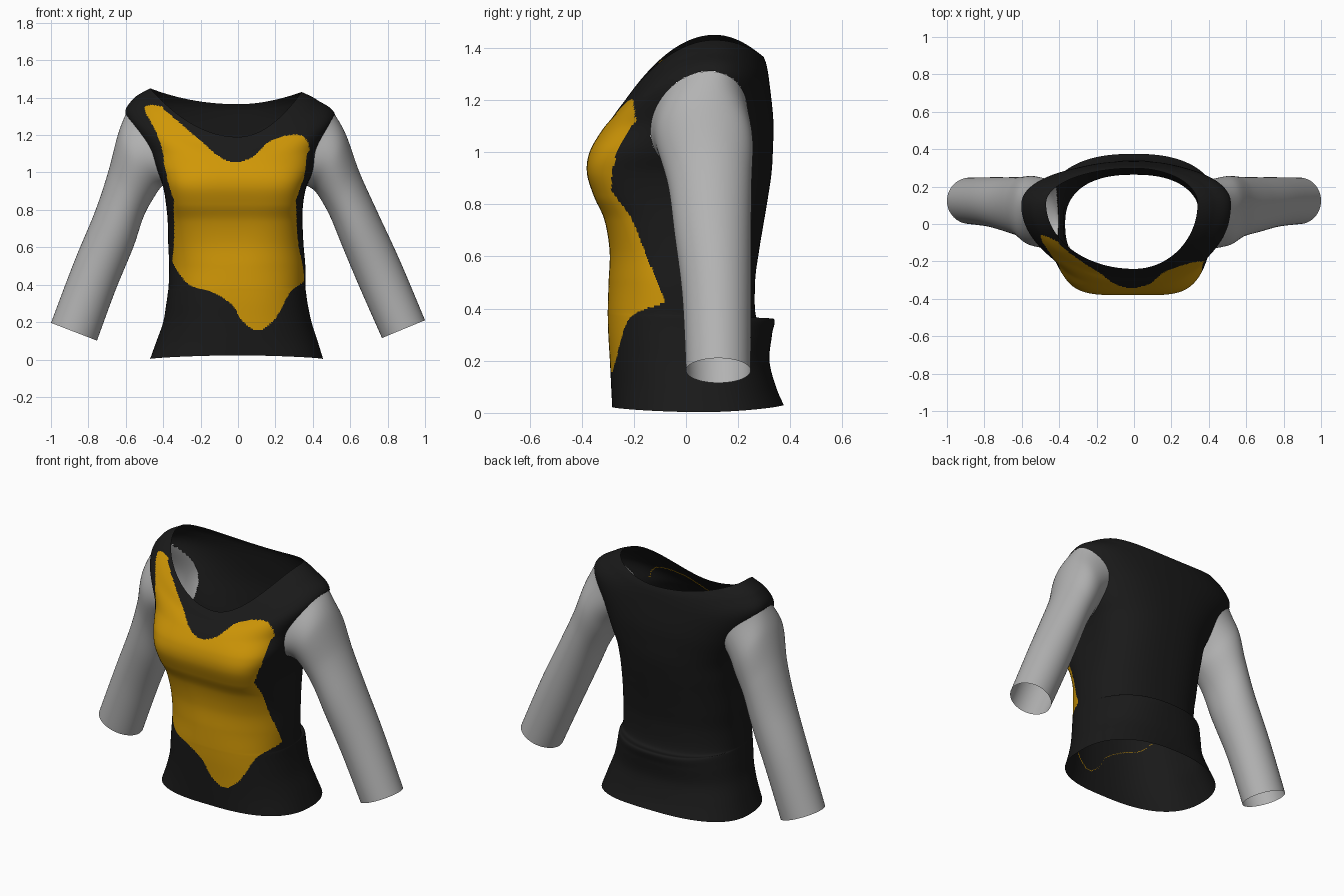
import bpy, bmesh, math
from mathutils import Vector
from mathutils.bvhtree import BVHTree

if "Cube" in bpy.data.objects:
    bpy.data.objects.remove(bpy.data.objects["Cube"])


def material(name, rgb):
    m = bpy.data.materials.new(name)
    m.diffuse_color = (*rgb, 1)
    m.use_nodes = True
    m.node_tree.nodes["Principled BSDF"].inputs["Base Color"].default_value = m.diffuse_color
    return m


BLACK = material("black cloth", (0.010, 0.010, 0.010))
GOLD = material("golden yellow cloth", (0.63, 0.31, 0.002))
GREY = material("light grey cloth", (0.45, 0.45, 0.45))


def catmull(rows, sub, closed=False):
    """Smoothly resample a list of equal-length tuples."""
    n, out = len(rows), []
    for i in range(n if closed else n - 1):
        if closed:
            p = [rows[(i + k) % n] for k in (-1, 0, 1, 2)]
        else:
            p = [rows[min(max(i + k, 0), n - 1)] for k in (-1, 0, 1, 2)]
        for s in range(sub):
            t = s / sub
            out.append(tuple(
                0.5 * (2 * b + (c - a) * t + (2 * a - 5 * b + 4 * c - d) * t * t
                       + (3 * b - a - 3 * c + d) * t ** 3)
                for a, b, c, d in zip(*p)))
    if not closed:
        out.append(tuple(rows[-1]))
    return out


def tube(rings):
    """Open tube through closed rings of points."""
    bm = bmesh.new()
    vs = [[bm.verts.new(p) for p in r] for r in rings]
    n = len(rings[0])
    for a, b in zip(vs, vs[1:]):
        for j in range(n):
            k = (j + 1) % n
            f = bm.faces.new((a[j], a[k], b[k], b[j]))
            f.smooth = True
    return bm


def finish(bm, name, mats):
    me = bpy.data.meshes.new(name)
    bm.to_mesh(me)
    bm.free()
    for m in mats:
        me.materials.append(m)
    ob = bpy.data.objects.new(name, me)
    bpy.context.collection.objects.link(ob)
    return ob


# --- torso sections: z, left x, right x, front y, back y
lower = [
    (0.10, -.435, .425, -.287, .345), (0.20, -.400, .393, -.292, .320),
    (0.30, -.383, .372, -.298, .330)]
middle = [
    (0.50, -.368, .360, -.297, .265), (0.62, -.373, .350, -.293, .280),
    (0.74, -.376, .345, -.313, .300), (0.83, -.385, .348, -.353, .315),
    (0.92, -.400, .365, -.380, .328), (1.00, -.430, .400, -.370, .333)]
level = lambda r: (r[0], r[0], r[0]) + r[1:]
# side z, front z, back z, left x, right x, front y, back y
sections = [(0.003, .022, .03, -.47, .455, -.283, .375)] + [level(r) for r in lower] + [
    (.365, .365, .36, -.374, .363, -.30, .337),      # folded lip at the back
    (.39, .40, .362, -.371, .360, -.30, .272),
] + [level(r) for r in middle] + [
    (1.12, 1.08, 1.12, -.49, .44, -.325, .335),
    (1.30, 1.13, 1.25, -.60, .52, -.285, .322),
    (1.39, 1.165, 1.33, -.56, .425, -.26, .310),
    (1.44, 1.19, 1.365, -.47, .34, -.24, .298)]
front_square = [2.5, 2.4, 2.4, 2.4, 2.4, 2.4, 2.4, 2.8, 3.5, 4.2, 4.4, 3.8, 2.8, 2.1, 2, 2]
back_square = [2.4, 2.4, 2.4, 2.4, 2.3, 2.4, 2.4, 2.4, 2.4, 2.4, 2.4, 2.4, 2.4, 2.2, 2.1, 2]
mid_y = [.06, .05, .03, .01, 0, 0, 0, .02, .04, .05, .05, .06, .08, .1, .1, .11]
rows = [s + (a, b, c) for s, a, b, c in zip(sections, front_square, back_square, mid_y)]

AROUND = 420
rings = []
dense = catmull(rows, 12)
for i, (zs, zf, zb, xl, xr, yf, yb, nf, nb, yc) in enumerate(dense):
    ring = []
    tilt = 0.01 * max(0, i / (len(dense) - 1) - 0.9) / 0.1
    for j in range(AROUND):
        a = 2 * math.pi * j / AROUND
        c, s = math.cos(a), math.sin(a)
        n = nb if s > 0 else nf
        r = (abs(c) ** n + abs(s) ** n) ** (-1 / n)
        x = r * c * (xr if c > 0 else -xl)
        y = yc + r * s * ((yb - yc) if s > 0 else (yc - yf))
        z = (zs - tilt * c) * c * c + (zb if s > 0 else zf) * s * s
        ring.append((x, y, z))
    rings.append(ring)
body = tube(rings)
surface = BVHTree.FromBMesh(body)

# --- gold front panel: outline seen from the front, limited by depth at the sides
outline = catmull([
    (-.50, 1.345), (-.42, 1.355), (-.37, 1.315), (-.20, 1.17), (-.10, 1.085), (-.01, 1.055),
    (.08, 1.085), (.16, 1.16), (.25, 1.195), (.33, 1.20), (.375, 1.16), (.38, 1.08),
    (.375, .95), (.37, .80), (.37, .60), (.365, .44), (.28, .36), (.20, .22), (.11, .155),
    (.03, .20), (-.04, .30), (-.14, .36), (-.26, .40), (-.34, .50), (-.385, .62),
    (-.40, .80), (-.395, .95), (-.40, 1.10), (-.44, 1.22)], 6, True)
depth = [(0, -.06), (.43, -.08), (.6, -.15), (.75, -.21), (.85, -.285), (.92, -.285),
         (1.0, -.265), (1.1, -.21), (1.2, -.12), (1.3, -.03), (1.5, .05)]


def depth_limit(z):
    for (z0, y0), (z1, y1) in zip(depth, depth[1:]):
        if z <= z1:
            return y0 + (y1 - y0) * (z - z0) / (z1 - z0)
    return 0


def in_outline(x, z):
    inside = False
    for (x0, z0), (x1, z1) in zip(outline, outline[1:] + outline[:1]):
        if (z0 > z) != (z1 > z) and x < x0 + (x1 - x0) * (z - z0) / (z1 - z0):
            inside = not inside
    return inside


# --- armholes: leaning ellipse seen from the side
ARM_Y, ARM_Z, ARM_RY, ARM_RZ, LEAN = 0.05, 1.12, 0.182, 0.19, 0.2
holes = []
for f in body.faces:
    p = f.calc_center_median()
    dz = p.z - ARM_Z
    dy = p.y - ARM_Y - LEAN * dz
    if abs(p.x) > .2 and (dy / ARM_RY) ** 2 + (dz / ARM_RZ) ** 2 < .97:
        holes.append(f)
    elif p.y < depth_limit(p.z) and in_outline(p.x, p.z):
        f.material_index = 1
bmesh.ops.delete(body, geom=holes, context='FACES')

# --- black lining behind the gold panel
body.normal_update()
lining = body.copy()
bmesh.ops.delete(lining, geom=[f for f in lining.faces if f.material_index == 0],
                 context='FACES')
lining.normal_update()
shift = [(v, v.co - v.normal * 0.004) for v in lining.verts]
for v, co in shift:
    v.co = co
for f in lining.faces:
    f.material_index = 0
bmesh.ops.reverse_faces(lining, faces=lining.faces[:])
finish(lining, "front_lining", [BLACK])
finish(body, "shirt_body", [BLACK, GOLD])

# --- sleeves: outer x,z  inner x,z  front y, back y
stations = [(.578, 1.20, .420, .89, -.115, .256), (.65, 1.00, .490, .77, -.07, .252),
            (.745, .79, .56, .60, -.045, .25), (.865, .53, .655, .375, -.015, .25),
            (1.0, .21, .77, .115, 0, .248)]
left_shift = [(.065, .015, 0), (.045, .012, 0), (.02, 0, 0), (.01, 0, -.005), (0, -.016, -.014)]
SIDES = 64
for side, name in ((1, "right_sleeve"), (-1, "left_sleeve")):
    columns = []
    for j in range(SIDES):
        a = 2 * math.pi * j / SIDES
        c, s = math.cos(a), math.sin(a)
        y, z = ARM_Y + ARM_RY * s + LEAN * ARM_RZ * c, ARM_Z + ARM_RZ * c
        hit = surface.ray_cast(Vector((side * 2, y, z)), Vector((-side, 0, 0)))[0]
        pts = [tuple(hit) if hit else (side * .45, y, z)]
        for (ox, oz, ix, iz, y0, y1), (so, si, sz) in zip(stations, left_shift):
            if side < 0:
                ox, ix, oz, iz = ox + so, ix + si, oz + sz, iz + sz
            pts.append((side * ((ox + ix) / 2 + (ox - ix) / 2 * c),
                        (y0 + y1) / 2 + (y1 - y0) / 2 * s,
                        (oz + iz) / 2 + (oz - iz) / 2 * c))
        columns.append(catmull(pts, 10))
    bm = tube([list(r) for r in zip(*columns)])
    # make the cloth face outward
    bm.normal_update()
    bm.faces.ensure_lookup_table()
    ring = bm.faces[30 * SIDES:31 * SIDES]
    mid = sum((f.calc_center_median() for f in ring), Vector()) / SIDES
    if sum(f.normal.dot(f.calc_center_median() - mid) for f in ring) < 0:
        bmesh.ops.reverse_faces(bm, faces=bm.faces[:])
    finish(bm, name, [GREY])
